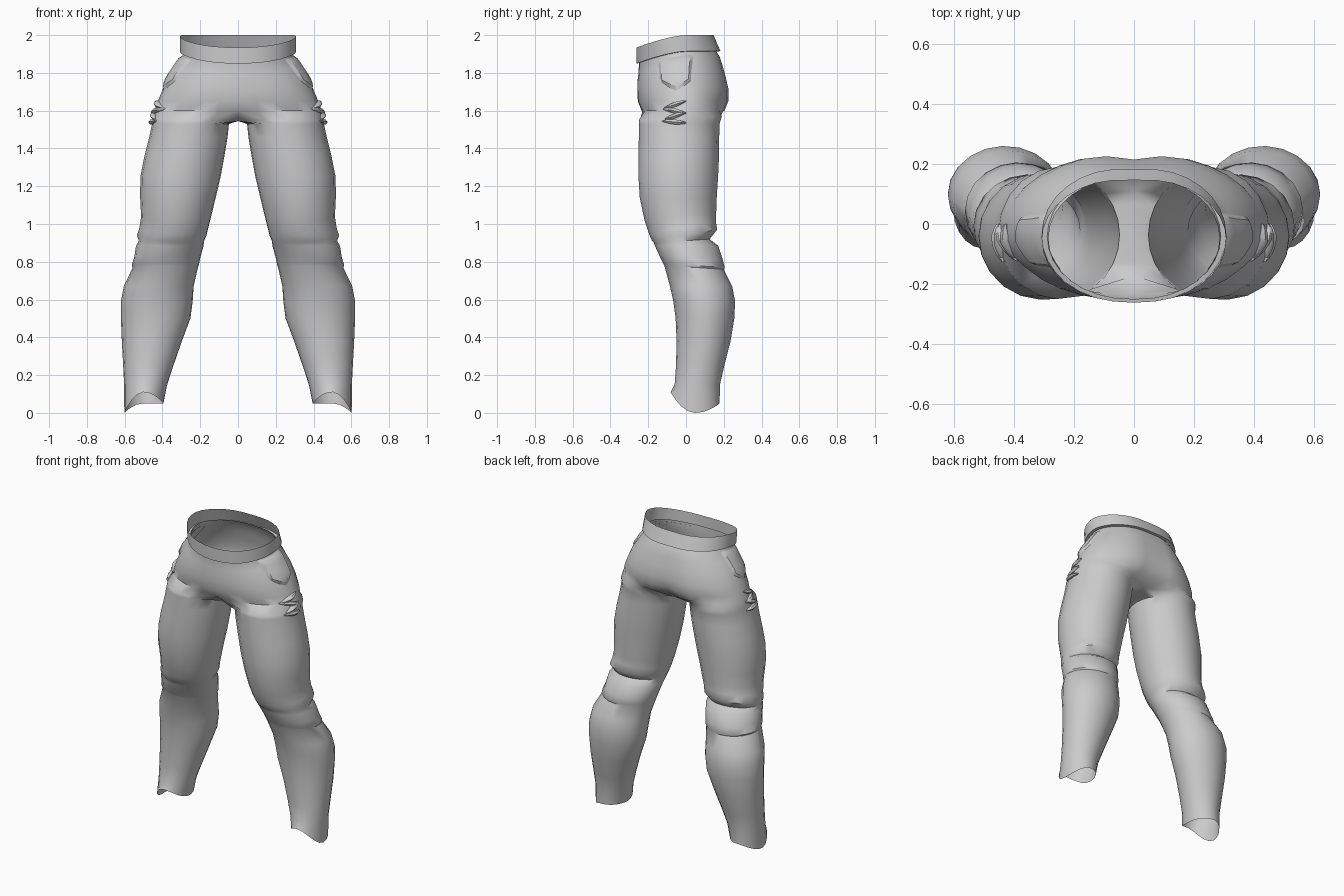
import bpy, bmesh, math
from mathutils import Vector
from mathutils.bvhtree import BVHTree

if "Cube" in bpy.data.objects:
    bpy.data.objects.remove(bpy.data.objects["Cube"])

M, K = 17, 5          # points on the outer arc and on the inner thigh


def finish(name, bm, angle=40):
    """Turn a half-model bmesh into a mirrored, smooth-shaded object."""
    bmesh.ops.recalc_face_normals(bm, faces=bm.faces)
    me = bpy.data.meshes.new(name)
    bm.to_mesh(me)
    ob = bpy.data.objects.new(name, me)
    bpy.context.collection.objects.link(ob)
    bpy.ops.object.select_all(action='DESELECT')
    ob.select_set(True)
    bpy.context.view_layer.objects.active = ob
    mod = ob.modifiers.new("mirror", 'MIRROR')
    mod.use_clip = True
    bpy.ops.object.modifier_apply(modifier=mod.name)
    bpy.ops.object.shade_smooth_by_angle(angle=math.radians(angle))
    return ob


def hip_ring(z, w, yf, yb, dip=0.0):
    """Half ring from front centre round the side to back centre."""
    pts = []
    for i in range(M):
        a = math.radians(-90 + 180 * i / (M - 1))
        x = w * max(math.cos(a), 0.0) ** 0.9 if 0 < i < M - 1 else 0.0
        y = (yf + yb) / 2 + (yb - yf) / 2 * math.sin(a)
        if y > 0:
            y *= 1 - dip * math.exp(-(x / 0.08) ** 2)
        drop = 0.065 * (max(-y, 0) / 0.26) ** 1.5 * max(0, min(1, (z - 1.7) / 0.2))
        pts.append(Vector((x, y, z - drop)))
    return pts


def leg_ring(z, x0, x1, yf, yb, hem=False, tilt=0.0):
    """Full ring: M points outside, K points on the inner side."""
    angs = [-140 + 280 * i / (M - 1) for i in range(M)]
    angs += [140 + 80 * (i + 1) / (K + 1) for i in range(K)]
    pts = []
    for d in angs:
        c, s = math.cos(math.radians(d)), math.sin(math.radians(d))
        h = z + tilt * s
        if hem:
            h = (0.11 if s < 0 else 0.05) * s * s + (0.05 * c * c if c < 0 else 0)
        pts.append(Vector(((x0 + x1) / 2 + (x1 - x0) / 2 * c,
                           (yf + yb) / 2 + (yb - yf) / 2 * s, h)))
    return pts


def loft(bm, rings):
    """Skin rings; closes the loop where both rings are full."""
    vs = [[bm.verts.new(p) for p in r] for r in rings]
    for a, b in zip(vs, vs[1:]):
        n = min(len(a), len(b))
        full = n > M
        for i in range(n if full else n - 1):
            j = (i + 1) % n
            bm.faces.new((a[i], a[j], b[j], b[i]))


# Hips: z, half width, front y, back y, crease at the back
hips = [(1.93, .285, -.25, .155, .03), (1.89, .295, -.25, .185, .05),
        (1.84, .33, -.252, .203, .07), (1.78, .37, -.257, .22, .08),
        (1.71, .40, -.257, .236, .09), (1.65, .425, -.255, .235, .12),
        (1.60, .442, -.235, .215, .16)]
# Legs: z, inner x, outer x, front y, back y, tilt
legs = [(1.53, .048, .455, -.25, .178, 0), (1.46, .055, .47, -.25, .176, 0),
        (1.36, .072, .495, -.252, .175, 0), (1.25, .092, .517, -.252, .17, 0),
        (1.14, .118, .518, -.245, .163, 0), (1.04, .142, .513, -.22, .16, .02),
        (.98, .157, .522, -.195, .158, .035), (.94, .167, .535, -.18, .165, .03),
        (.91, .18, .525, -.17, .125, .01), (.885, .182, .54, -.165, .17, .0),
        (.82, .20, .55, -.14, .195, -.01), (.78, .208, .563, -.12, .205, -.01),
        (.77, .212, .557, -.115, .20, -.01), (.67, .235, .605, -.085, .245, 0),
        (.59, .24, .62, -.067, .26, 0), (.5, .252, .62, -.055, .256, 0),
        (.38, .297, .615, -.05, .236, 0), (.25, .342, .608, -.053, .203, 0),
        (.15, .375, .603, -.06, .18, 0)]

# Trousers: seat, crotch strip and leg in one skin
bm = bmesh.new()
crotch = leg_ring(1.56, .045, .452, -.25, .19, tilt=.01)
for i in [0] + list(range(M - 1, M + K)):
    crotch[i].x = 0
    crotch[i].z = 1.545
rings = [hip_ring(*h) for h in hips] + [crotch]
rings += [leg_ring(*l[:5], tilt=l[5]) for l in legs]
rings.append(leg_ring(0, .395, .602, -.082, .178, hem=True))
loft(bm, rings)
bm.normal_update()
skin = BVHTree.FromBMesh(bm)
finish("trousers", bm, 50)

# Waistband
bm = bmesh.new()
loft(bm, [hip_ring(2.0, .307, -.262, .152, .04), hip_ring(1.955, .308, -.262, .172, .04),
          hip_ring(1.915, .308, -.262, .19, .04), hip_ring(1.913, .288, -.25, .172, .04)])
finish("waistband", bm)


def on_side(y, z, off):
    """Point on the outer side of the trousers, lifted by off."""
    p, n, _, _ = skin.ray_cast(Vector((2, y, z)), Vector((-1, 0, 0)))
    return p + (n if n.x > 0 else -n) * off


# Side pocket: shield-shaped raised patch with a turned-in rim
bm = bmesh.new()
U, V = 8, 7
grid = []
for r in range(V + 1):
    v = r / V
    row = []
    for c in range(U + 1):
        u = c / U
        top = 1.875 + .03 * u
        low = 1.70 + .06 * abs(2 * u - 1) ** 1.3
        y = -.155 + .2 * u + .012 * v * (1 - 2 * u)
        edge = r in (0, V) or c in (0, U)
        row.append(bm.verts.new(on_side(y, top + (low - top) * v, -.004 if edge else .011)))
    grid.append(row)
for r in range(V):
    for c in range(U):
        bm.faces.new((grid[r][c], grid[r][c + 1], grid[r + 1][c + 1], grid[r + 1][c]))
finish("side_pocket", bm, 30)

# Zigzag cloth folds below the pocket
for n, (ya, za, yb, zb) in enumerate([(-.11, 1.615, 0, 1.65), (-.12, 1.61, .0, 1.585),
                                      (-.11, 1.555, 0, 1.59), (-.125, 1.545, .0, 1.535)]):
    bm = bmesh.new()
    prev = None
    for i in range(8):
        t = i / 7
        c = on_side(ya + (yb - ya) * t, za + (zb - za) * t, .004)
        r = .004 + .011 * math.sin(math.pi * t)
        ring = [bm.verts.new(c + Vector((1.3 * r * math.cos(a), 0, r * math.sin(a))))
                for a in (k * math.pi / 3 for k in range(6))]
        if prev:
            for k in range(6):
                bm.faces.new((prev[k], prev[(k + 1) % 6], ring[(k + 1) % 6], ring[k]))
        else:
            bm.faces.new(ring)
        prev = ring
    bm.faces.new(prev)
    finish(f"cloth_fold_{n + 1}", bm, 50)
